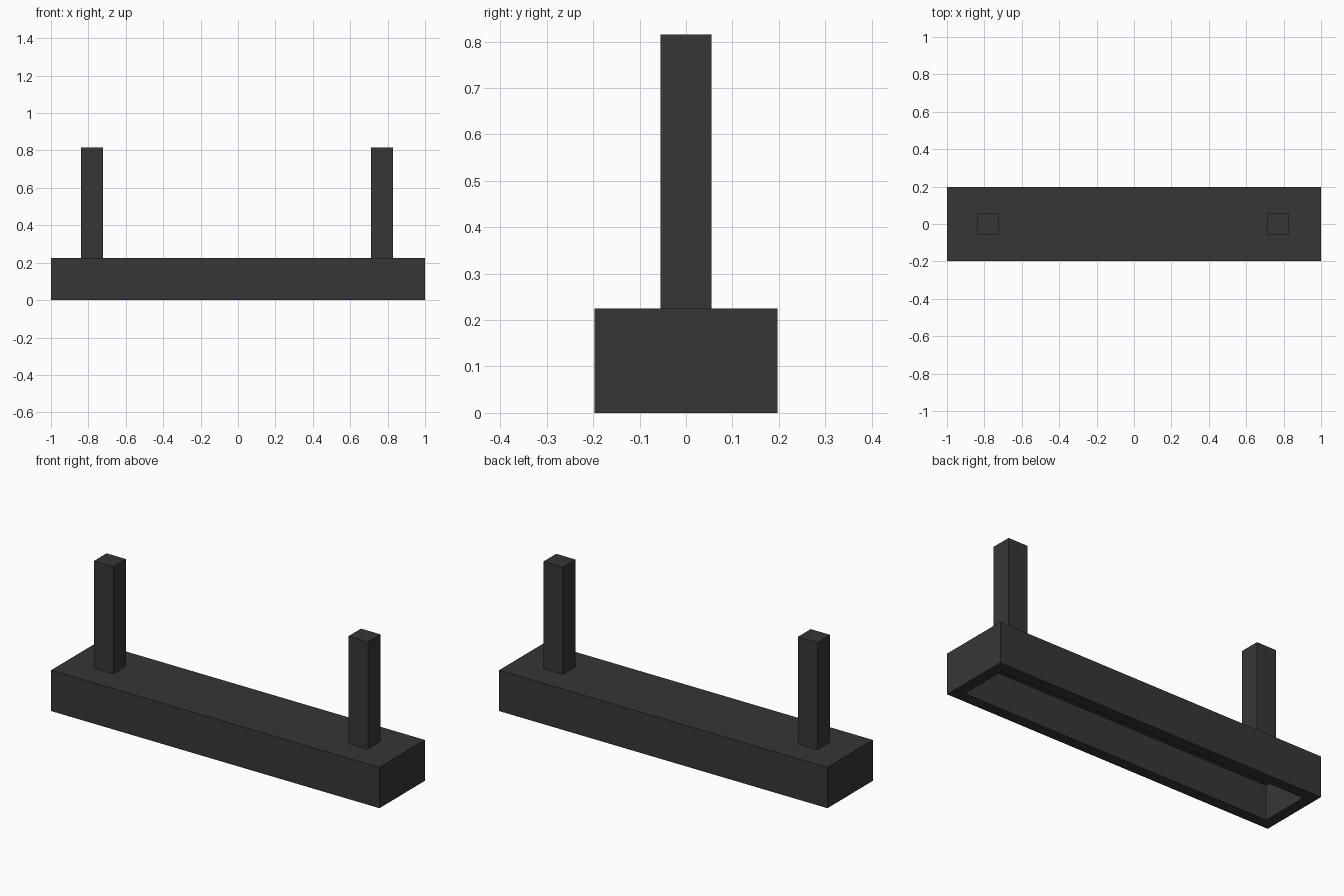
import bpy, bmesh
from mathutils import Matrix, Vector

if "Cube" in bpy.data.objects:
    bpy.data.objects.remove(bpy.data.objects["Cube"], do_unlink=True)

charcoal = bpy.data.materials.new("charcoal_metal")
charcoal.use_nodes = True
colour = (0.037, 0.037, 0.037, 1)
charcoal.diffuse_color = colour
charcoal.node_tree.nodes["Principled BSDF"].inputs["Base Color"].default_value = colour

RIM = 0.085           # width of the border around the recess
HOUSING_TOP = 0.225
POST_TOP = 0.815


def box(name, size, centre, recess=0):
    """Box, optionally hollowed from below to the given depth."""
    bm = bmesh.new()
    matrix = Matrix.Translation(centre) @ Matrix.Diagonal((*size, 1))
    bmesh.ops.create_cube(bm, size=1, matrix=matrix)
    if recess:
        bm.normal_update()
        bottom = min(bm.faces, key=lambda f: f.calc_center_median().z)
        bmesh.ops.inset_region(bm, faces=[bottom], thickness=RIM)
        cap = bmesh.ops.extrude_discrete_faces(bm, faces=[bottom])["faces"][0]
        bmesh.ops.translate(bm, verts=cap.verts, vec=Vector((0, 0, recess)))
    bmesh.ops.recalc_face_normals(bm, faces=bm.faces)
    mesh = bpy.data.meshes.new(name)
    bm.to_mesh(mesh)
    bm.free()
    mesh.materials.append(charcoal)
    obj = bpy.data.objects.new(name, mesh)
    bpy.context.collection.objects.link(obj)
    return obj


# Long housing, open underneath
box("housing", (2, 0.395, HOUSING_TOP), (0, 0, HOUSING_TOP / 2), recess=0.19)

# Two square posts standing on the housing
for name, x in (("right_post", -0.78), ("left_post", 0.77)):
    box(name, (0.118, 0.11, POST_TOP - HOUSING_TOP),
        (x, 0, (POST_TOP + HOUSING_TOP) / 2))
